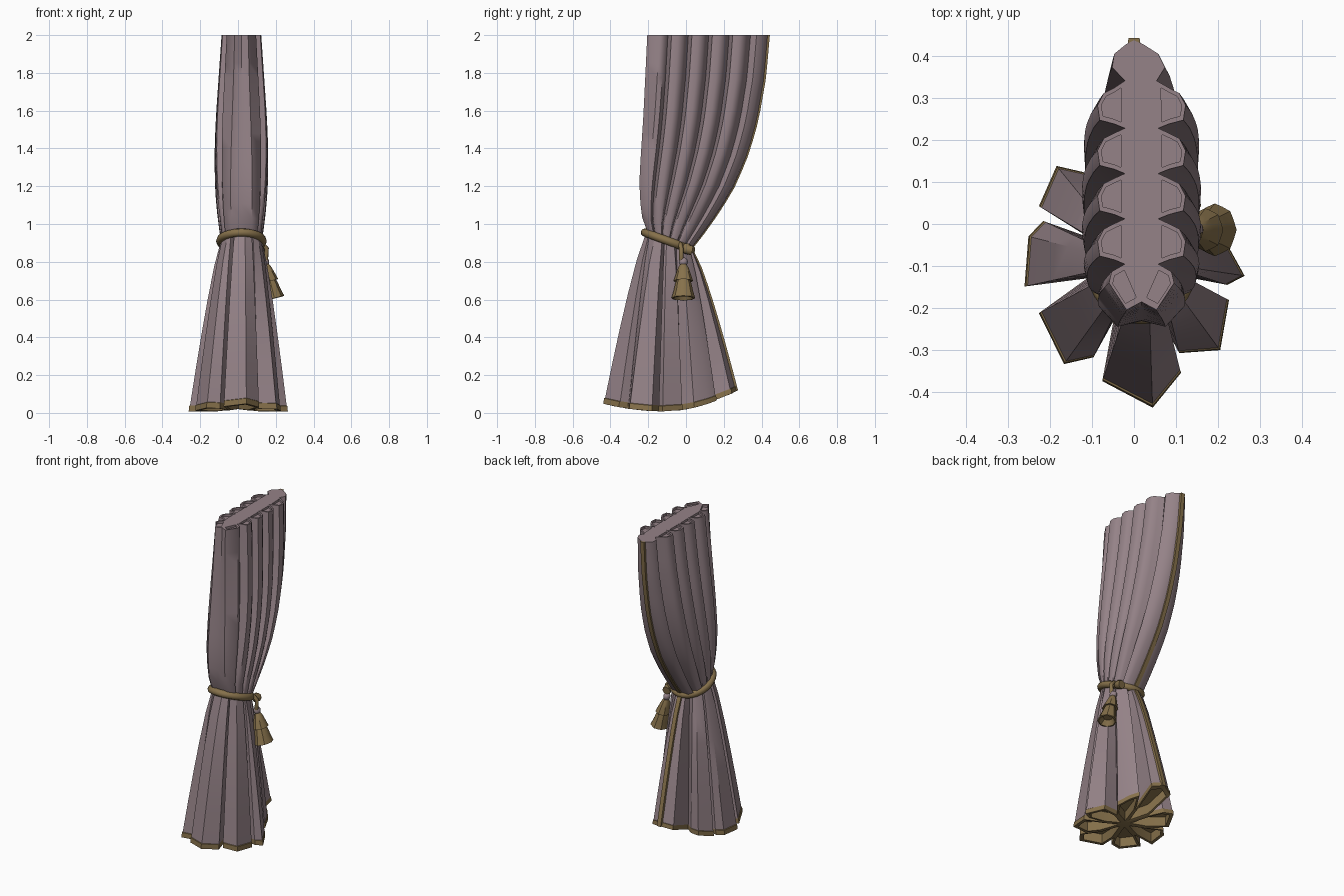
import bpy, bmesh, math
from mathutils import Vector

cube = bpy.data.objects.get("Cube")
if cube:
    bpy.data.objects.remove(cube, do_unlink=True)


def material(name, rgb):
    m = bpy.data.materials.new(name)
    m.use_nodes = True
    m.diffuse_color = (*rgb, 1)
    m.node_tree.nodes["Principled BSDF"].inputs["Base Color"].default_value = (*rgb, 1)
    return m


CLOTH = material("dusty mauve cloth", (0.30, 0.225, 0.245))
GOLD = material("old gold trim", (0.24, 0.165, 0.07))


def finish(name, bm, mats, angle):
    bmesh.ops.recalc_face_normals(bm, faces=bm.faces)
    me = bpy.data.meshes.new(name)
    bm.to_mesh(me)
    bm.free()
    ob = bpy.data.objects.new(name, me)
    bpy.context.collection.objects.link(ob)
    for m in mats:
        me.materials.append(m)
    bpy.ops.object.select_all(action="DESELECT")
    ob.select_set(True)
    bpy.context.view_layer.objects.active = ob
    bpy.ops.object.shade_smooth_by_angle(angle=math.radians(angle))


def loft(bm, rings):
    """Skin a list of closed point rings; returns vertex rows and face bands."""
    rows = [[bm.verts.new(p) for p in r] for r in rings]
    n = len(rows[0])
    bands = []
    for a, b in zip(rows, rows[1:]):
        bands.append([bm.faces.new((a[i], a[(i + 1) % n], b[(i + 1) % n], b[i]))
                      for i in range(n)])
    return rows, bands


def pocket(bm, ring, scale, rise, mat=0):
    """Fill a ring of vertices with a rim and a sunken floor."""
    mid = sum((v.co for v in ring), Vector()) / len(ring)
    flat = [bm.verts.new(mid + (v.co - mid) * scale) for v in ring]
    floor = [bm.verts.new(v.co + Vector((0, 0, rise))) for v in flat]
    faces = [bm.faces.new(floor)]
    for a, b in ((ring, flat), (flat, floor)):
        for i in range(len(ring)):
            j = (i + 1) % len(ring)
            faces.append(bm.faces.new((a[i], a[j], b[j], b[i])))
    for f in faces:
        f.material_index = mat


def sample(table, s):
    for a, b in zip(table, table[1:]):
        if s <= b[0] + 1e-6:
            f = (s - a[0]) / (b[0] - a[0])
            return [p + (q - p) * f for p, q in zip(a[1:], b[1:])]


CX = 0.018
# Drape profile: distance down, front y, back y, half width
DRAPE = [(0, -.205, .438, .105), (.2, -.215, .418, .12), (.4, -.225, .378, .135),
         (.55, -.235, .33, .142), (.7, -.245, .26, .142), (.82, -.245, .18, .135),
         (.92, -.235, .10, .122), (1, -.205, .03, .11)]

# Half outline of the pleats, front to back: x share, y share, is valley
half = [(0, .03, True), (.34, 0, False), (.74, .1, False), (.68, .142, False)]
for k in range(4):
    y = .17 + .168 * k
    half += [(.38, y, True), (.62, y + .016, False), (.95, y + .03, False),
             (1, y + .085, False), (.86, y + .13, False), (.62, y + .15, False)]
half += [(.36, .85, True), (.6, .9, False), (.5, .95, False), (.2, .985, False), (0, 1, False)]
outline = half + [(-x, t, v) for x, t, v in reversed(half[1:-1])]


def drape_point(x, t, valley, s):
    front, back, width = sample(DRAPE, s)
    blend = s ** 2.2
    u = 2 * (.06 + .88 * t) - 1
    gathered = math.copysign(math.sqrt(1 - u * u), x) * (.72 if valley else 1) if x else 0
    shift = CX * (s + (1 - s) * min(1, 6 * (1 - t)))
    return (shift + width * (x * (1 - blend) + gathered * blend),
            front + (back - front) * t, 2 - s * (1.04 + .09 * t))


# Upper drape with pleated, pocketed top
bm = bmesh.new()
steps = [i / 14 for i in range(15)]
rows, _ = loft(bm, [[drape_point(*p, s) for p in outline] for s in steps])
top = rows[0]
valleys = [i for i, p in enumerate(outline) if p[2]]
bm.faces.new([top[i] for i in valleys])
bm.faces.new(rows[-1])
for a, b in zip(valleys, valleys[1:] + [len(top)]):
    lobe = [top[i % len(top)] for i in range(a, b + 1)]
    if any(v.co.y > .43 for v in lobe):
        bm.faces.new(lobe)
    else:
        pocket(bm, lobe, .72, -.014)
finish("upper_drape", bm, [CLOTH], 50)


# Lower skirt: eight box folds flaring from the tie
def hem_z(y):
    d = y + .12
    return .008 + (.4 if d < 0 else .72) * d * d


# Three corners of each fold: angle in degrees and reach
CORNERS = [[(-110, .86), (-80, 1), (-60, .87)], [(-56, .75), (-37, 1), (-17, .92)],
           [(-11, .88), (-6, 1.03), (13, .82)], [(30, .72), (48, .76), (62, .78)],
           [(74, .95), (90, 1), (108, .95)], [(129, .75), (139, .95), (158, .95)],
           [(163, .88), (171, .99), (190, 1.03)], [(202, .95), (227, .95), (240, .75)]]
folds = []
for k, fold in enumerate(CORNERS):
    before = CORNERS[k - 1][-1][0] - (360 if k == 0 else 0)
    folds.append((math.radians((before + fold[0][0]) / 2), .45, .82))
    folds += [(math.radians(a), r, 1) for a, r in fold]


def skirt_point(fold, u, swell=1):
    a, r, tie = fold
    tx, ty = CX + .11 * tie * math.cos(a), -.09 + .125 * tie * math.sin(a)
    bx, by = .255 * r * swell * math.cos(a), -.085 + .355 * r * swell * math.sin(a)
    tz, f = .905 - .35 * (ty + .09), u ** .82
    return (tx + (bx - tx) * f, ty + (by - ty) * f, tz + (hem_z(by) - tz) * u)


bm = bmesh.new()
levels = [(0, 1), (.15, 1), (.35, 1), (.55, 1), (.75, 1), (.965, 1), (.968, 1.015), (1, 1.01)]
rows, bands = loft(bm, [[skirt_point(f, u, w) for f in folds] for u, w in levels])
for f in bands[-1] + bands[-2]:
    f.material_index = 1
bm.faces.new(rows[0])
hem = rows[-1]
centre = bm.verts.new((0, -.085, .02))
for k in range(len(CORNERS)):
    petal = [centre] + [hem[(4 * k + j) % len(hem)] for j in range(5)]
    pocket(bm, petal, .8, .06, 1)
finish("lower_skirt", bm, [CLOTH, GOLD], 30)

# Gold edging down the back
path = [Vector(drape_point(0, 1, False, s)) for s in steps]
back_fold = folds[4 * 4 + 2]
path += [Vector(skirt_point(back_fold, i / 8)) for i in range(1, 9)]
bm = bmesh.new()
strips = []
for p in path:
    strips.append([p + Vector(d) for d in ((-.015, -.008, 0), (-.013, .006, 0),
                                           (.013, .006, 0), (.015, -.008, 0))])
rows, _ = loft(bm, strips)
bm.faces.new(rows[0])
bm.faces.new(rows[-1])
finish("back_edging", bm, [GOLD], 40)


# Cords
def cord(name, points, radius, cyclic):
    cu = bpy.data.curves.new(name, "CURVE")
    cu.dimensions = "3D"
    cu.bevel_depth = radius
    cu.bevel_resolution = 2
    cu.use_fill_caps = True
    sp = cu.splines.new("POLY")
    sp.points.add(len(points) - 1)
    for p, co in zip(sp.points, points):
        p.co = (*co, 1)
    sp.use_cyclic_u = cyclic
    sp.use_smooth = True
    cu.materials.append(GOLD)
    ob = bpy.data.objects.new(name, cu)
    bpy.context.collection.objects.link(ob)


ring = []
for i in range(32):
    a = math.tau * i / 32
    ring.append((CX + .112 * math.cos(a), -.095 + .123 * math.sin(a), .91 - .045 * math.sin(a)))
cord("tie_rope", ring, .022, True)
cord("tassel_loop", [(.10, -.035, .885), (.13, -.03, .895), (.152, -.025, .87),
                     (.148, -.025, .82), (.145, -.022, .79)], .012, False)
cord("rope_knot", [(.108, .0, .88), (.122, .005, .865), (.118, .03, .86)], .026, False)


# Tassel: bead and two stacked skirts on a leaning axis
def lathe(name, profile, sides, mat, angle, flute=0):
    lean = math.radians(14)
    bm = bmesh.new()
    rings = []
    for r, d in profile:
        loop = []
        for i in range(sides):
            a = math.tau * i / sides
            q = r * (1 + flute * (-1) ** i)
            x, y = q * .85 * math.cos(a), q * math.sin(a)
            loop.append((.145 + x * math.cos(lean) + d * math.sin(lean), -.014 + y,
                         .80 + x * math.sin(lean) - d * math.cos(lean)))
        rings.append(loop)
    rows, _ = loft(bm, rings)
    bm.faces.new(rows[0])
    bm.faces.new(rows[-1])
    finish(name, bm, [mat], angle)


lathe("tassel_bead", [(.023 * math.sin(math.pi * i / 8) + .001, -.023 * math.cos(math.pi * i / 8))
                      for i in range(9)], 12, CLOTH, 60)
lathe("tassel_upper", [(.015, .012), (.026, .03), (.036, .06), (.05, .105), (.03, .1)],
      16, GOLD, 35, .03)
lathe("tassel_lower", [(.03, .09), (.042, .12), (.049, .155), (.061, .198), (.052, .2), (.03, .17)],
      16, GOLD, 35, .03)
